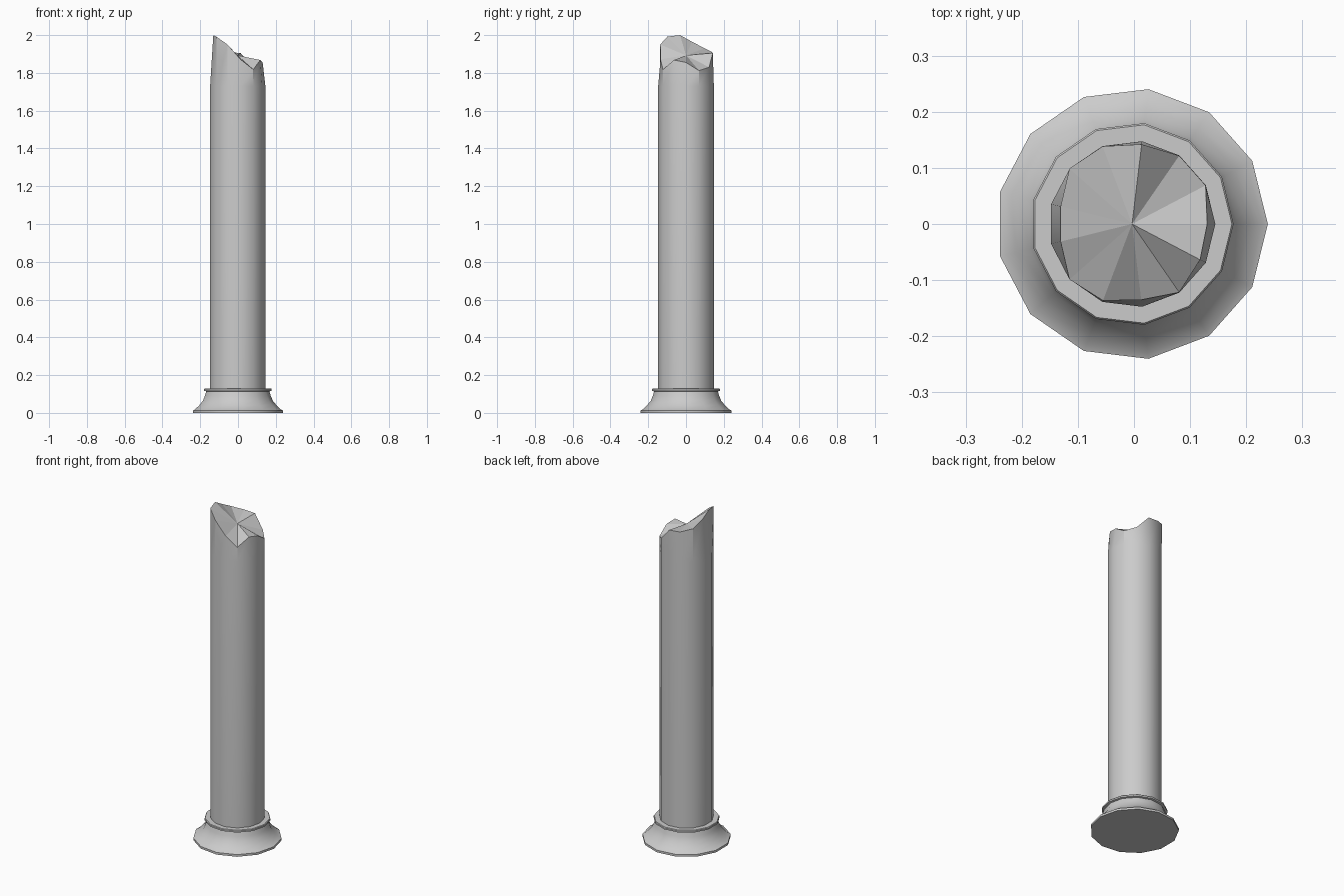
import bpy, bmesh, math

if "Cube" in bpy.data.objects:
    bpy.data.objects.remove(bpy.data.objects["Cube"])

SIDES = 13
CX = -0.0035


def ring(bm, r, z):
    return [bm.verts.new((CX + r * math.cos(2 * math.pi * k / SIDES),
                          r * math.sin(2 * math.pi * k / SIDES), z)) for k in range(SIDES)]


def bridge(bm, a, b):
    for k in range(SIDES):
        j = (k + 1) % SIDES
        bm.faces.new((a[k], a[j], b[j], b[k]))


def finish(bm, name):
    bmesh.ops.recalc_face_normals(bm, faces=bm.faces)
    mesh = bpy.data.meshes.new(name)
    bm.to_mesh(mesh)
    bm.free()
    ob = bpy.data.objects.new(name, mesh)
    bpy.context.collection.objects.link(ob)
    bpy.ops.object.select_all(action='DESELECT')
    ob.select_set(True)
    bpy.context.view_layer.objects.active = ob
    return ob


# Flared base moulding
profile = [(0.242, 0.0), (0.242, 0.013), (0.231, 0.018), (0.208, 0.04), (0.188, 0.064),
           (0.177, 0.09), (0.17, 0.114), (0.181, 0.117), (0.181, 0.126), (0.178, 0.13)]
bm = bmesh.new()
rings = [ring(bm, r, z) for r, z in profile]
for a, b in zip(rings, rings[1:]):
    bridge(bm, a, b)
bm.faces.new(rings[0])
bm.faces.new(rings[-1])
finish(bm, "column_base")
bpy.ops.object.shade_smooth_by_angle(angle=math.radians(30))

# Shaft with a jagged broken top: (radius, height) for each rim corner
rim = [(0.134, 1.855), (0.148, 1.812), (0.148, 1.83), (0.143, 1.905), (0.148, 1.91),
       (0.149, 1.93), (0.131, 1.965), (0.131, 2.0), (0.149, 1.992), (0.146, 1.95),
       (0.136, 1.872), (0.148, 1.818), (0.137, 1.868)]
bm = bmesh.new()
low = ring(bm, 0.1485, 0.12)
mid = ring(bm, 0.1485, 1.73)
top = ring(bm, 1.0, 0.0)
for v, (r, z) in zip(top, rim):
    v.co = (CX + (v.co.x - CX) * r, v.co.y * r, z)
bridge(bm, low, mid)
bridge(bm, mid, top)
bm.faces.new(low)
centre = bm.verts.new((CX, 0, 1.893))
broken = [bm.faces.new((top[k], top[(k + 1) % SIDES], centre)) for k in range(SIDES)]
bm.faces.index_update()
ids = [f.index for f in broken]
shaft = finish(bm, "broken_shaft")
bpy.ops.object.shade_smooth_by_angle(angle=math.radians(30))
# Fracture facets stay flat
for i in ids:
    shaft.data.polygons[i].use_smooth = False
